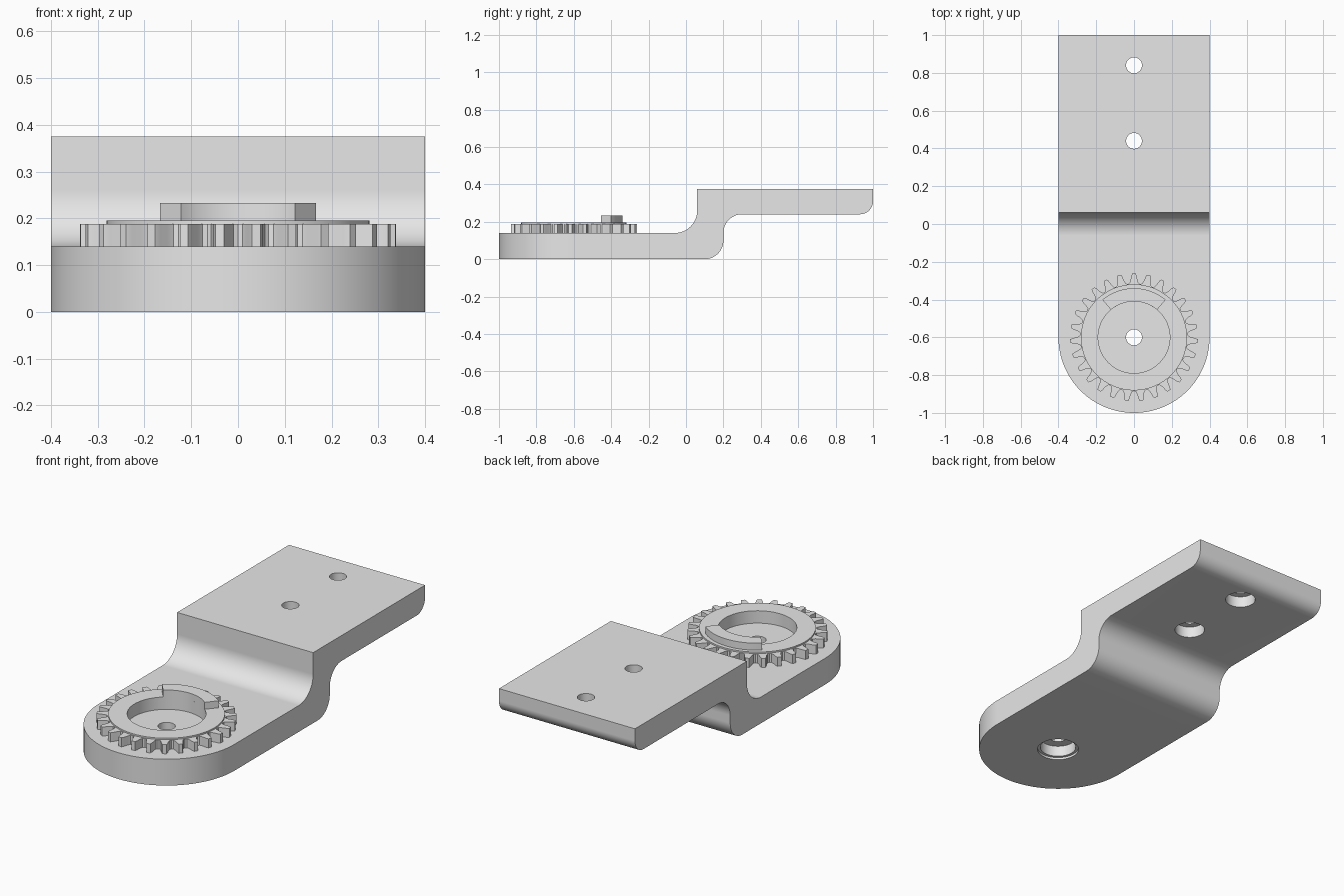
import bpy, bmesh
from math import sin, cos, pi, radians
from mathutils import Vector

cube = bpy.data.objects.get("Cube")
if cube:
    bpy.data.objects.remove(cube, do_unlink=True)

grey = bpy.data.materials.new("plain grey")
grey.use_nodes = True
grey.diffuse_color = (0.8, 0.8, 0.8, 1)
grey.node_tree.nodes["Principled BSDF"].inputs["Base Color"].default_value = (0.8, 0.8, 0.8, 1)

GEAR_Y = -0.6
TOP = 0.375


def arc(cx, cy, r, a0, a1, n=14):
    angles = [radians(a0 + (a1 - a0) * i / n) for i in range(n + 1)]
    return [(cx + r * cos(a), cy + r * sin(a)) for a in angles]


def extrude(name, points, direction):
    """Solid made by sweeping a closed 3D outline along a vector."""
    bm = bmesh.new()
    face = bm.faces.new([bm.verts.new(p) for p in points])
    swept = bmesh.ops.extrude_face_region(bm, geom=[face])["geom"]
    bmesh.ops.translate(bm, vec=Vector(direction),
                        verts=[v for v in swept if isinstance(v, bmesh.types.BMVert)])
    bmesh.ops.recalc_face_normals(bm, faces=bm.faces)
    mesh = bpy.data.meshes.new(name)
    bm.to_mesh(mesh)
    bm.free()
    mesh.materials.append(grey)
    obj = bpy.data.objects.new(name, mesh)
    bpy.context.collection.objects.link(obj)
    return obj


def plate(name, outline, z0, z1):
    return extrude(name, [(x, y, z0) for x, y in outline], (0, 0, z1 - z0))


def disc(name, y, r, z0, z1, n=64):
    return plate(name, arc(0, y, r, 0, 360, n)[:-1], z0, z1)


def activate(obj):
    bpy.ops.object.select_all(action="DESELECT")
    obj.select_set(True)
    bpy.context.view_layer.objects.active = obj


def combine(obj, cutter, operation="DIFFERENCE"):
    mod = obj.modifiers.new("cut", "BOOLEAN")
    mod.object, mod.operation, mod.solver = cutter, operation, "EXACT"
    activate(obj)
    bpy.ops.object.modifier_apply(modifier=mod.name)
    bpy.data.objects.remove(cutter, do_unlink=True)


def finish(obj, angle=30):
    activate(obj)
    bpy.ops.object.shade_smooth_by_angle(angle=radians(angle))
    normals = obj.modifiers.new("clean normals", "WEIGHTED_NORMAL")
    normals.keep_sharp = True


# Stepped arm: side profile swept across the width
side = [(-1.1, 0)]
side += arc(0.1, 0.1, 0.1, -90, 0)
side += arc(0.3, 0.14, 0.1, 180, 90)
side += arc(0.93, 0.31, 0.07, -90, 0)
side += [(1, TOP), (0.06, TOP)]
side += arc(-0.06, 0.26, 0.12, 0, -90)
side += [(-1.1, 0.14)]
arm = extrude("stepped_arm", [(-0.5, y, z) for y, z in side], (1, 0, 0))

# Round the front end
outline = arc(0, GEAR_Y, 0.4, 180, 360, 64) + [(0.4, 1.1), (-0.4, 1.1)]
combine(arm, plate("outline_cutter", outline, -0.1, 0.6), "INTERSECT")

# Gear pocket and stepped pivot hole
for r, z0, z1 in ((0.19, 0.13, 0.3), (0.042, -0.1, 0.3), (0.09, -0.1, 0.07), (0.104, -0.1, 0.012)):
    combine(arm, disc("pivot_cutter", GEAR_Y, r, z0, z1))

# Mounting holes, counterbored from below
for y in (0.44, 0.84):
    combine(arm, disc("hole_cutter", y, 0.042, 0.1, 0.5, 40))
    combine(arm, disc("counterbore_cutter", y, 0.075, 0.1, 0.3, 40))
finish(arm)

# Toothed ring
TEETH = 27
tooth = [(-0.5, 0.284), (-0.36, 0.288), (-0.26, 0.302), (-0.19, 0.325), (-0.12, 0.338),
         (0.12, 0.338), (0.19, 0.325), (0.26, 0.302), (0.36, 0.288)]
teeth = []
for i in range(TEETH):
    for step, r in tooth:
        a = pi / 2 + (i + step) * 2 * pi / TEETH
        teeth.append((r * cos(a), GEAR_Y + r * sin(a)))
gear = plate("toothed_ring", teeth, 0.14, 0.188)
combine(gear, disc("bore_cutter", GEAR_Y, 0.19, 0.1, 0.3))
finish(gear, 25)

# Thin collar on the toothed ring
collar = disc("collar", GEAR_Y, 0.281, 0.188, 0.196)
combine(collar, disc("bore_cutter", GEAR_Y, 0.19, 0.1, 0.3))
finish(collar)

# Raised stop on the collar
sector = arc(0, GEAR_Y, 0.26, 50, 130, 20) + arc(0, GEAR_Y, 0.19, 130, 50, 20)
finish(plate("stop_tab", sector, 0.196, 0.233))
